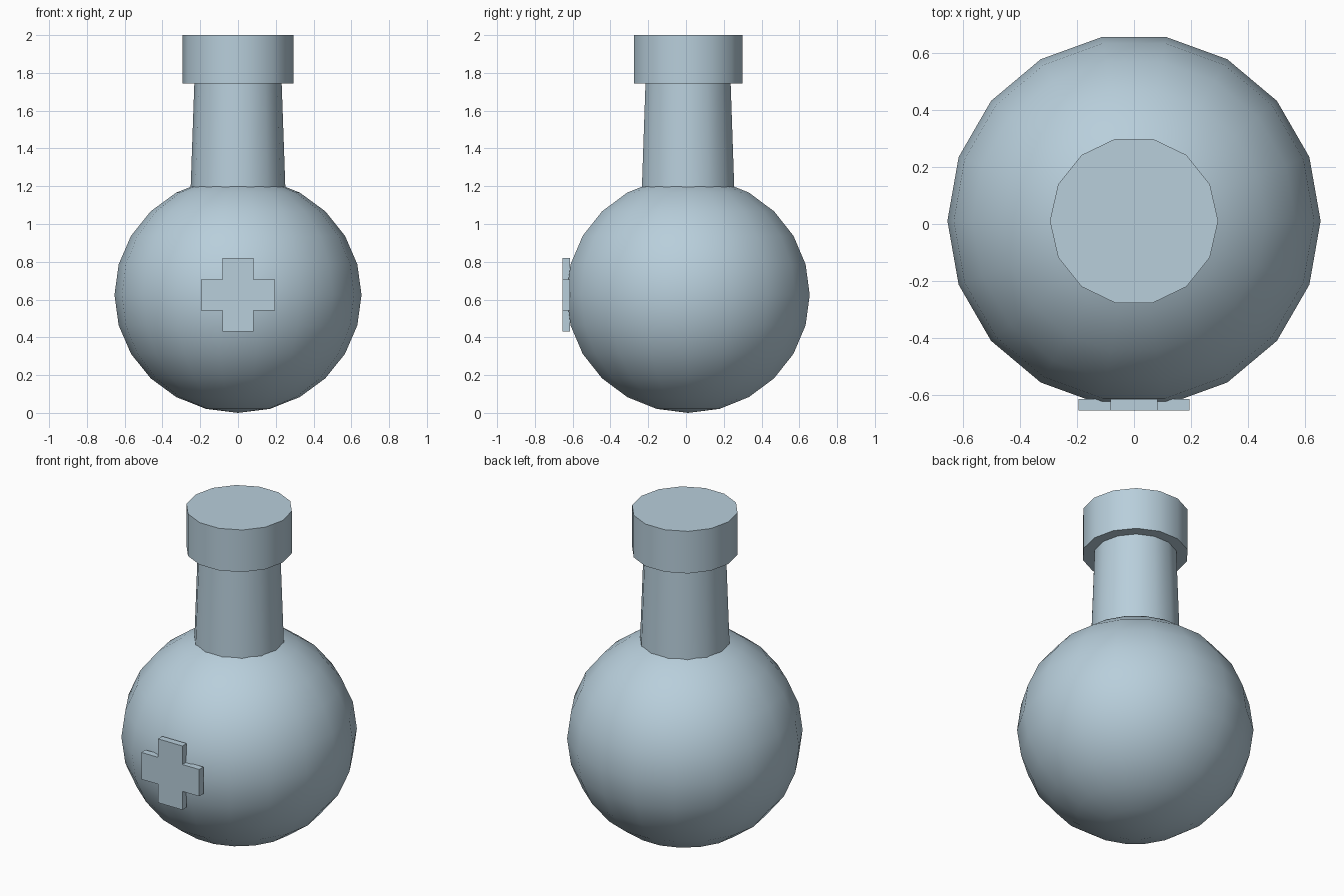
import bpy
import bmesh
from math import sin, cos, pi, radians

cube = bpy.data.objects.get("Cube")
if cube:
    bpy.data.objects.remove(cube, do_unlink=True)

AXIS_Y = 0.011   # the turned parts sit slightly behind the centre
BODY_R, BODY_H = 0.654, 0.625

colour = (0.48, 0.62, 0.71, 1.0)
glass = bpy.data.materials.new("pale_blue")
glass.use_nodes = True
glass.diffuse_color = colour
glass.node_tree.nodes["Principled BSDF"].inputs["Base Color"].default_value = colour


def finish(name, bm, smooth):
    """Turn a bmesh into a named, coloured object."""
    bmesh.ops.remove_doubles(bm, verts=bm.verts, dist=0.0001)
    bmesh.ops.recalc_face_normals(bm, faces=bm.faces)
    mesh = bpy.data.meshes.new(name)
    bm.to_mesh(mesh)
    bm.free()
    mesh.materials.append(glass)
    obj = bpy.data.objects.new(name, mesh)
    bpy.context.collection.objects.link(obj)
    if smooth:
        bpy.ops.object.select_all(action="DESELECT")
        obj.select_set(True)
        bpy.context.view_layer.objects.active = obj
        bpy.ops.object.shade_smooth_by_angle(angle=radians(35))
    return obj


def lathe(name, profile, sides):
    """Revolve (radius, height) points and cap any open ends."""
    bm = bmesh.new()
    rings = [[bm.verts.new((r * cos(2 * pi * i / sides),
                            r * sin(2 * pi * i / sides) + AXIS_Y, z))
              for i in range(sides)] for r, z in profile]
    for low, high in zip(rings, rings[1:]):
        for i in range(sides):
            j = (i + 1) % sides
            bm.faces.new((low[i], low[j], high[j], high[i]))
    for ring, (r, z) in ((rings[0], profile[0]), (rings[-1], profile[-1])):
        if r > 0.001:
            bm.faces.new(ring)
    return finish(name, bm, True)


# Round body
steps = 12
lathe("round_body",
      [(BODY_R * sin(pi * k / steps), BODY_H * (1 - cos(pi * k / steps)))
       for k in range(steps + 1)], 18)

# Tapered neck and wider stopper
lathe("neck", [(0.254, 1.1), (0.23, 1.78)], 14)
lathe("stopper", [(0.295, 1.743), (0.295, 2.0)], 14)

# Raised cross on the front, extruded from one outline
a, b = 0.082, 0.195
corner = [(a, a), (a, b), (-a, b)]
outline = []
for _ in range(4):
    outline += corner
    corner = [(-z, x) for x, z in corner]
outline = [p for i, p in enumerate(outline) if p != outline[i - 1]]
bm = bmesh.new()
face = bm.faces.new([bm.verts.new((x, -0.654, z + BODY_H)) for x, z in outline])
back = bmesh.ops.extrude_face_region(bm, geom=[face], use_keep_orig=True)
bmesh.ops.translate(bm, vec=(0, 0.041, 0),
                    verts=[v for v in back["geom"] if isinstance(v, bmesh.types.BMVert)])
finish("front_cross", bm, False)
